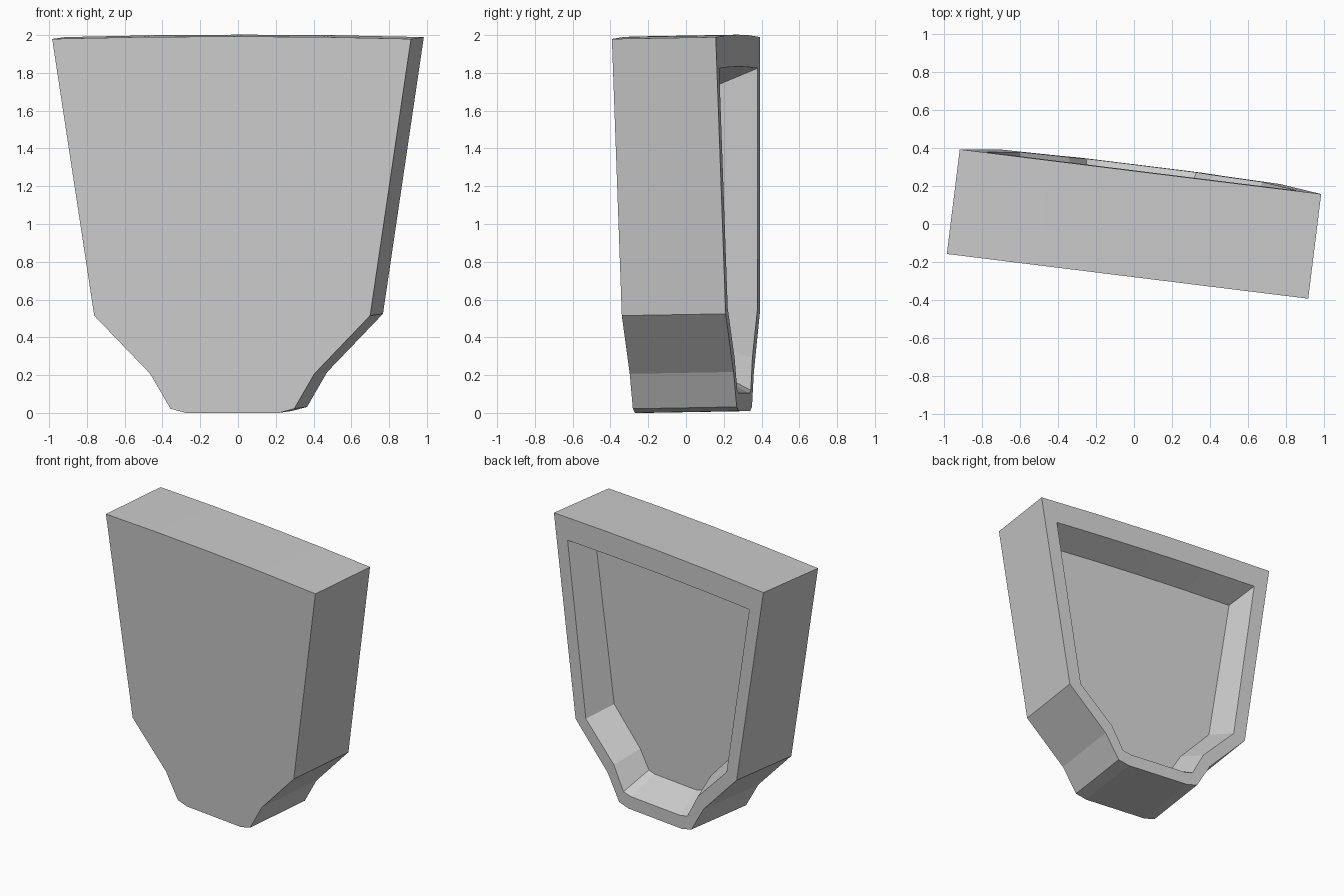
import bpy, bmesh, math
from mathutils import Matrix, Vector

if "Cube" in bpy.data.objects:
    bpy.data.objects.remove(bpy.data.objects["Cube"])

HALF_DEPTH = 0.277
RECESS = 0.2

# Half outlines (x, z) from bottom to the middle of the gently arched top
outer = [(0.247, 0.0), (0.33, 0.022), (0.438, 0.207), (0.736, 0.515),
         (0.957, 1.98), (0.48, 1.99), (0.0, 1.993)]
opening = [(0.225, 0.095), (0.292, 0.11), (0.383, 0.283), (0.643, 0.545),
           (0.83, 1.815), (0.42, 1.822), (0.0, 1.825)]
floor = [(0.19, 0.208), (0.242, 0.222), (0.323, 0.355), (0.565, 0.612),
         (0.747, 1.732), (0.38, 1.739), (0.0, 1.742)]

bm = bmesh.new()


def ring(half, y):
    """Mirror a half outline into a closed ring of vertices."""
    full = half + [(-x, z) for x, z in reversed(half[:-1])]
    return [bm.verts.new((x, y, z)) for x, z in full]


def bridge(a, b):
    n = len(a)
    for i in range(n):
        j = (i + 1) % n
        bm.faces.new((a[i], a[j], b[j], b[i]))


# Solid front, outer walls, back rim, tapered recess walls, recess floor
front = ring(outer, -HALF_DEPTH)
back = ring(outer, HALF_DEPTH)
lip = ring(opening, HALF_DEPTH)
base = ring(floor, HALF_DEPTH - RECESS)
bm.faces.new(front)
for a, b in ((front, back), (back, lip), (lip, base)):
    bridge(a, b)
bm.faces.new(base)
bmesh.ops.recalc_face_normals(bm, faces=bm.faces)

# Slight turn and backward lean, then centre and stand on the ground
bm.transform(Matrix.Rotation(math.radians(-7.05), 4, 'Z')
             @ Matrix.Rotation(math.radians(1.0), 4, 'X'))
lo = [min(v.co[i] for v in bm.verts) for i in range(3)]
hi = [max(v.co[i] for v in bm.verts) for i in range(3)]
bm.transform(Matrix.Translation(Vector((-(lo[0] + hi[0]) / 2,
                                        -(lo[1] + hi[1]) / 2, -lo[2]))))

mesh = bpy.data.meshes.new("hollow_back_panel")
bm.to_mesh(mesh)
bm.free()
panel = bpy.data.objects.new("hollow_back_panel", mesh)
bpy.context.collection.objects.link(panel)
